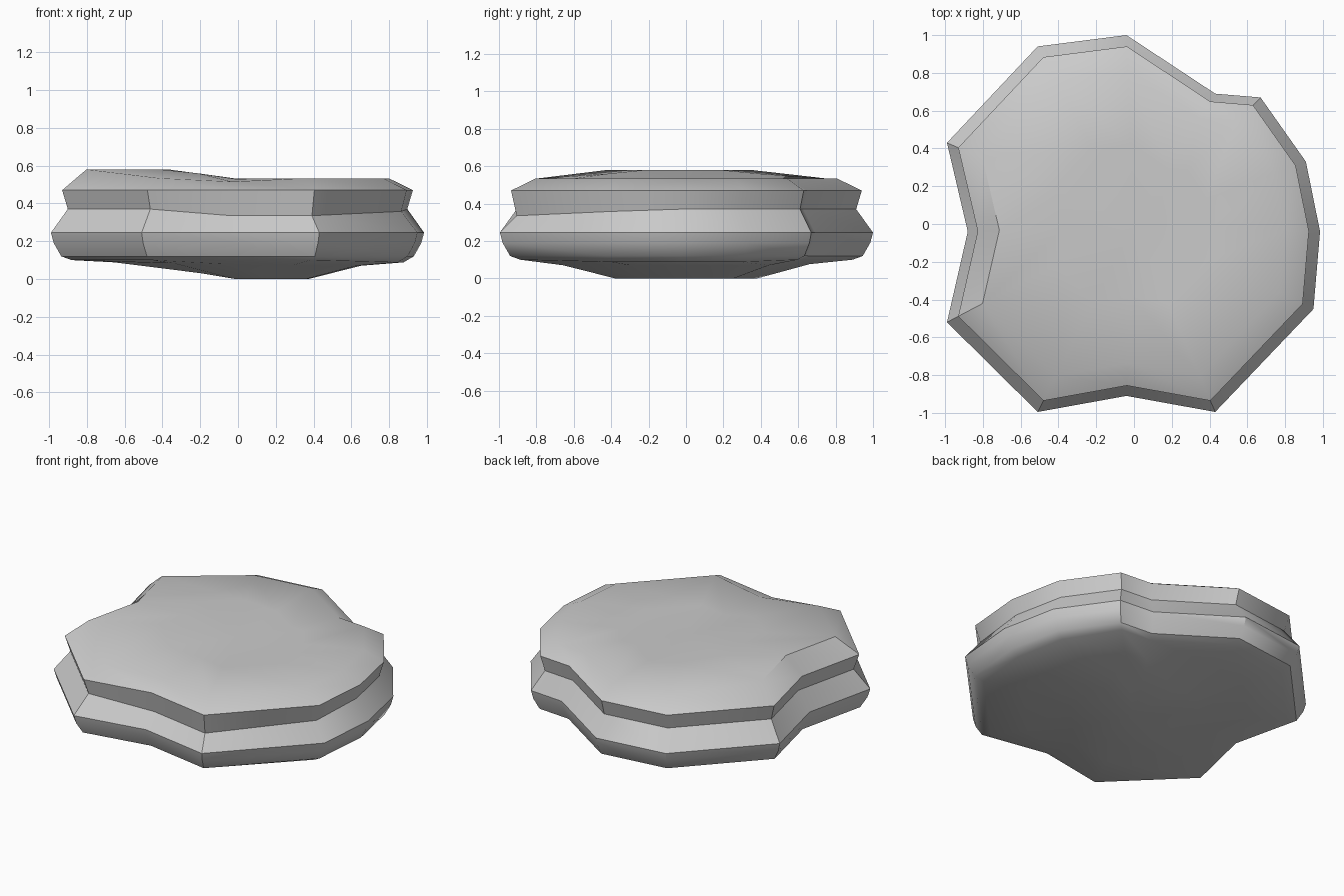
import bpy, bmesh

if "Cube" in bpy.data.objects:
    bpy.data.objects.remove(bpy.data.objects["Cube"])

# Widest outline of the stone-like disc (clockwise from the back)
OUT = [(-.04, 1.0), (.43, .69), (.67, .67), (.91, .33), (.985, -.04), (.95, -.45),
       (.43, -.995), (-.04, -.91), (-.51, -.995), (-.99, -.52), (-.88, -.04),
       (-.99, .43), (-.51, .94)]


def ramp(v, a, b, za, zb):
    t = min(1, max(0, (v - a) / (b - a)))
    return za + (zb - za) * t


# Height rules for the uneven layers
def groove_z(x, y):
    return .37 - .035 * ramp(y, -.8, -.2, 1, 0) * ramp(x, -.4, -.06, 0, 1)


def shoulder_z(x, y):
    if x < -.6:
        return .58
    return .515 if abs(x) < .1 and y < 0 else .533


def top_z(x, y):
    return ramp(x, -.34, -.03, .58, .53)


def belly_z(x, y):
    return ramp(x, -.65, .3, .088, .07)


def base_z(x, y):
    return ramp(x, -.36, -.05, .065, 0)


# Rings from bottom to top: scale of the outline, height
RINGS = [(.38, base_z), (.66, belly_z), (.89, lambda x, y: .1 - .012 * (x > .6)),
         (.945, lambda x, y: .12), (.985, lambda x, y: .19), (1, lambda x, y: .245),
         (.91, groove_z), (.94, lambda x, y: .47), (.81, shoulder_z), (.42, top_z)]

bm = bmesh.new()
rings = []
for s, zf in RINGS:
    rings.append([bm.verts.new((x * s, y * s, zf(x * s, y * s))) for x, y in OUT])
n = len(OUT)
for a, b in zip(rings, rings[1:]):
    for i in range(n):
        j = (i + 1) % n
        bm.faces.new((a[i], a[j], b[j], b[i]))

# Close bottom and top around centre points
for ring, z in ((rings[0], 0), (rings[-1], .53)):
    c = bm.verts.new((0, 0, z))
    for i in range(n):
        bm.faces.new((ring[i], ring[(i + 1) % n], c))
bmesh.ops.recalc_face_normals(bm, faces=bm.faces)

mesh = bpy.data.meshes.new("grooved_slab")
bm.to_mesh(mesh)
bm.free()
slab = bpy.data.objects.new("grooved_slab", mesh)
bpy.context.collection.objects.link(slab)
bpy.context.view_layer.objects.active = slab
slab.select_set(True)
bpy.ops.object.shade_smooth_by_angle(angle=0.66)
